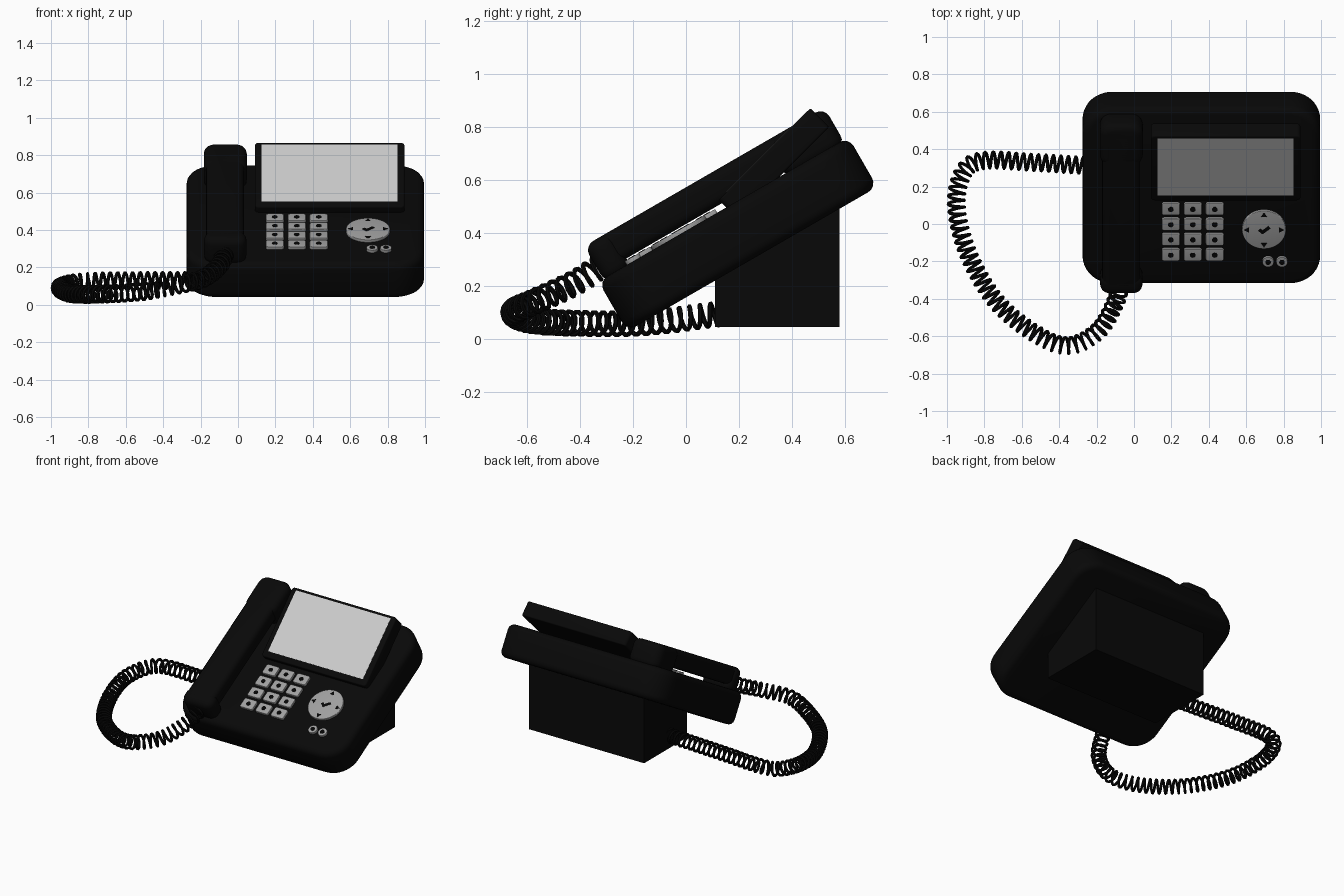
import bpy, bmesh, math
from mathutils import Matrix, Vector

cube = bpy.data.objects.get("Cube")
if cube:
    bpy.data.objects.remove(cube, do_unlink=True)


def material(name, v):
    m = bpy.data.materials.new(name)
    m.use_nodes = True
    m.diffuse_color = (v, v, v, 1)
    node = next(n for n in m.node_tree.nodes if n.type == 'BSDF_PRINCIPLED')
    node.inputs["Base Color"].default_value = (v, v, v, 1)
    return m


BLACK = material("body black", .0025)
CORD = material("cord black", .002)
SCREEN = material("screen light grey", .6)
KEY = material("key grey", .35)
MARK = material("mark black", .0015)


def rounded(x0, x1, y0, y1, r, n=8):
    """Outline of a rectangle with rounded corners."""
    pts = []
    corners = [(x1 - r, y1 - r), (x0 + r, y1 - r), (x0 + r, y0 + r), (x1 - r, y0 + r)]
    for k, (cx, cy) in enumerate(corners):
        for i in range(n + 1):
            a = (k + i / n) * math.pi / 2
            pts.append((cx + r * math.cos(a), cy + r * math.sin(a)))
    return pts


def disc(cx, cy, r, n=32, turn=0):
    return [(cx + r * math.cos(turn + i * math.tau / n),
             cy + r * math.sin(turn + i * math.tau / n)) for i in range(n)]


def bar(ax, ay, bx, by, w):
    """Outline of a thin bar between two points."""
    s = Vector((ay - by, bx - ax)).normalized() * w / 2
    return [(ax - s.x, ay - s.y), (bx - s.x, by - s.y), (bx + s.x, by + s.y), (ax + s.x, ay + s.y)]


def inset(outline, d):
    """Move a counter-clockwise outline inwards by d."""
    pts = [Vector(p) for p in outline]
    out = []
    for a, b, c in zip(pts[-1:] + pts[:-1], pts, pts[1:] + pts[:1]):
        e, f = (b - a).normalized(), (c - b).normalized()
        n, m = Vector((-e.y, e.x)), Vector((-f.y, f.x))
        out.append(b + (n + m) * d / (1 + n.dot(m)))
    return out


def finish(obj, mat):
    obj.data.materials.clear()
    obj.data.materials.append(mat)
    bpy.ops.object.select_all(action='DESELECT')
    obj.select_set(True)
    bpy.context.view_layer.objects.active = obj
    bpy.ops.object.shade_smooth_by_angle(angle=math.radians(38))


def prism(name, outline, z0, z1, mat, frame, round_by=0, steps=4):
    """Extrude an outline from z0 to z1, with both rims rounded."""
    levels = [(0, z0), (0, z1)]
    if round_by:
        arc = [(round_by * (1 - math.sin(t)), round_by * (1 - math.cos(t)))
               for t in (i / steps * math.pi / 2 for i in range(steps + 1))]
        levels = [(d, z0 + h) for d, h in arc] + [(d, z1 - h) for d, h in reversed(arc)]
    bm = bmesh.new()
    rings = [[bm.verts.new((x, y, z)) for x, y in inset(outline, d)] for d, z in levels]
    n = len(outline)
    bm.faces.new(rings[0][::-1])
    bm.faces.new(rings[-1])
    for low, high in zip(rings, rings[1:]):
        for i in range(n):
            j = (i + 1) % n
            bm.faces.new((low[i], low[j], high[j], high[i]))
    bm.transform(frame)
    mesh = bpy.data.meshes.new(name)
    bm.to_mesh(mesh)
    bm.free()
    obj = bpy.data.objects.new(name, mesh)
    bpy.context.collection.objects.link(obj)
    finish(obj, mat)


# Frames: sloping body, steeper display, sideways stand
SLOPE = Matrix.Translation((0, .195, .395)) @ Matrix.Rotation(math.radians(30), 4, 'X')
TILT = Matrix.Translation((0, .47, .87)) @ Matrix.Rotation(math.radians(45), 4, 'X')
SIDE = Matrix(((0, 0, 1, 0), (1, 0, 0, 0), (0, 1, 0, 0), (0, 0, 0, 1)))
TOP = .108

# Body and stand
prism("body", rounded(-.275, .995, -.545, .545, .16, 10), -.11, TOP, BLACK, SLOPE, .04)
prism("stand", [(.11, .043), (.58, .043), (.58, .6), (.11, .33)], -.085, .8, BLACK, SIDE)

# Handset: two ends joined by a grip that clears the body
prism("handset_earpiece", rounded(-.183, .047, .265, .522, .06), TOP - .02, .25, BLACK, SLOPE, .04)
prism("handset_mouthpiece", rounded(-.181, .045, -.525, -.41, .05), TOP - .02, .25, BLACK, SLOPE, .04)
prism("handset_grip", rounded(-.17, .033, -.5, .48, .05), .13, .25, BLACK, SLOPE, .035)

# Tilted display
prism("display_housing", rounded(.09, .89, -.49, 0, .02, 4), -.1, 0, BLACK, TILT, .008)
prism("display_screen", rounded(.125, .853, -.45, -.017, .004, 2), -.002, .001, SCREEN, TILT)

# Keypad with a plain dot on each key
KEY_TOP = .124
for row in range(4):
    for col in range(3):
        x, v = .197 + col * .1175, -.064 - row * .094
        prism("key", rounded(x - .0485, x + .0485, v - .037, v + .037, .012, 4),
              TOP - .01, KEY_TOP, KEY, SLOPE, .004)
        prism("key_mark", disc(x, v, .015, 16), KEY_TOP - .001, KEY_TOP + .002, MARK, SLOPE)

# Round navigation pad with arrows and a tick
PX, PV = .695, -.191
prism("navigation_pad", disc(PX, PV, .118, 48), TOP - .01, KEY_TOP, KEY, SLOPE, .004)
pad_marks = [("pad_arrow", disc(PX + .09 * math.cos(a), PV + .09 * math.sin(a), .018, 3, a))
             for a in (k * math.pi / 2 for k in range(4))]
pad_marks += [("pad_tick_short", bar(PX - .026, PV + .003, PX - .004, PV - .017, .018)),
              ("pad_tick_long", bar(PX - .012, PV - .018, PX + .03, PV + .018, .018))]

# Two small function buttons
for x in (.717, .791):
    prism("function_button", disc(x, -.39, .031, 24), TOP - .01, KEY_TOP, KEY, SLOPE, .003)
    pad_marks.append(("function_mark", disc(x, -.39, .015, 16)))
for name, outline in pad_marks:
    prism(name, outline, KEY_TOP - .001, KEY_TOP + .002, MARK, SLOPE)

# Coiled cord: a helix wound around a smooth path
PATH = [Vector(p) for p in (
    (-.07, -.32, .275), (-.1, -.42, .21), (-.19, -.57, .14), (-.35, -.65, .1),
    (-.53, -.585, .068), (-.74, -.41, .058), (-.89, -.15, .06), (-.95, .1, .09),
    (-.91, .28, .11), (-.8, .34, .125), (-.55, .33, .13), (-.3, .315, .13), (-.06, .3, .13))]


def spline(pts, steps=30):
    ext = [2 * pts[0] - pts[1]] + pts + [2 * pts[-1] - pts[-2]]
    out = []
    for a, b, c, d in zip(ext, ext[1:], ext[2:], ext[3:]):
        for i in range(steps):
            t = i / steps
            out.append((2 * b + (c - a) * t + (2 * a - 5 * b + 4 * c - d) * t * t
                        + (3 * b - a - 3 * c + d) * t ** 3) / 2)
    return out + [pts[-1]]


line = spline(PATH)
coil, run, PITCH, PER_TURN, RADIUS = [], 0, .04, 14, .043
step = PITCH / PER_TURN
for p, q in zip(line, line[1:]):
    length = (q - p).length
    tangent = (q - p).normalized()
    side = tangent.cross(Vector((0, 0, 1))).normalized()
    up = side.cross(tangent)
    while len(coil) * step < run + length:
        s = len(coil) * step
        a = s / PITCH * math.tau
        coil.append(p + tangent * (s - run) + RADIUS * (side * math.cos(a) + up * math.sin(a)))
    run += length

curve = bpy.data.curves.new("coiled_cord_path", 'CURVE')
curve.dimensions = '3D'
curve.bevel_depth = .009
curve.bevel_resolution = 1
curve.use_fill_caps = True
wire = curve.splines.new('POLY')
wire.points.add(len(coil) - 1)
for point, co in zip(wire.points, coil):
    point.co = (*co, 1)
helper = bpy.data.objects.new("coiled_cord_path", curve)
bpy.context.collection.objects.link(helper)
bpy.context.view_layer.update()
mesh = bpy.data.meshes.new_from_object(helper.evaluated_get(bpy.context.evaluated_depsgraph_get()))
bpy.data.objects.remove(helper, do_unlink=True)
cord = bpy.data.objects.new("coiled_cord", mesh)
bpy.context.collection.objects.link(cord)
finish(cord, CORD)
